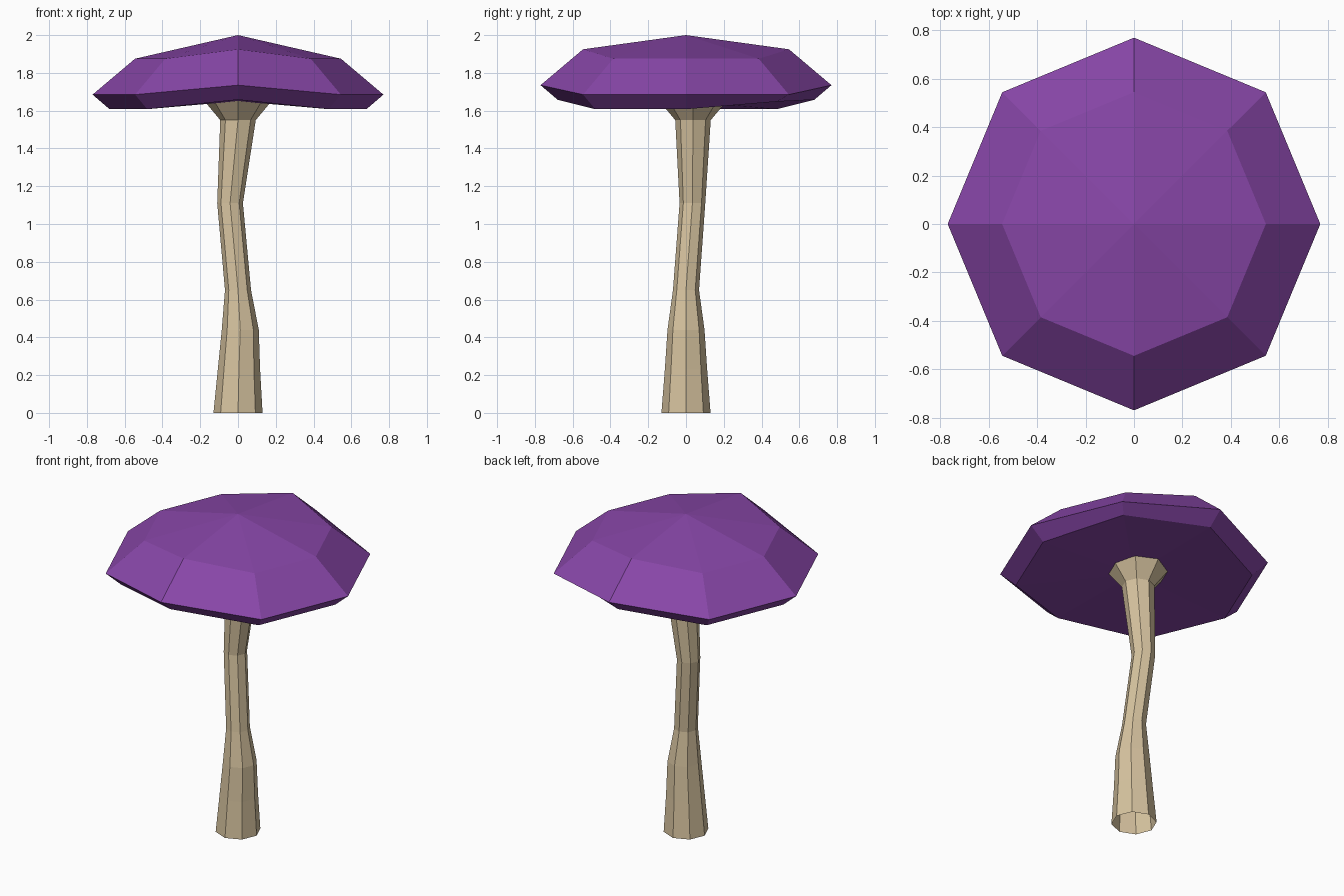
import bpy
import bmesh
from math import cos, sin, pi

cube = bpy.data.objects.get("Cube")
if cube:
    bpy.data.objects.remove(cube, do_unlink=True)

SIDES = 8


def make_material(name, color):
    mat = bpy.data.materials.new(name)
    mat.use_nodes = True
    mat.diffuse_color = color
    mat.node_tree.nodes["Principled BSDF"].inputs["Base Color"].default_value = color
    return mat


def add_ring(bm, cx, cy, z, radius):
    return [bm.verts.new((cx + radius * cos(i * 2 * pi / SIDES),
                          cy + radius * sin(i * 2 * pi / SIDES), z))
            for i in range(SIDES)]


def bridge(bm, low, high):
    for i in range(SIDES):
        j = (i + 1) % SIDES
        bm.faces.new((low[i], low[j], high[j], high[i]))


def fan(bm, ring, tip):
    for i in range(SIDES):
        bm.faces.new((ring[i], ring[(i + 1) % SIDES], tip))


def finish(bm, name, mat):
    mesh = bpy.data.meshes.new(name)
    bm.to_mesh(mesh)
    bm.free()
    mesh.materials.append(mat)
    obj = bpy.data.objects.new(name, mesh)
    bpy.context.collection.objects.link(obj)
    return obj


purple = make_material("cap purple", (0.246, 0.062, 0.392, 1))
tan = make_material("stem tan", (0.68, 0.55, 0.35, 1))

# Cap: three faceted rings closed by a peak and a shallow underside
bm = bmesh.new()
rings = [add_ring(bm, 0, 0, z, r)
         for z, r in ((1.608, 0.68), (1.685, 0.77), (1.875, 0.545))]
for ring in rings:
    # front and back corners are lifted
    for i in (2, 6):
        ring[i].co.z += 0.05
# one lower corner is pulled up
rings[0][1].co.z += 0.04
for low, high in zip(rings, rings[1:]):
    bridge(bm, low, high)
fan(bm, rings[-1], bm.verts.new((0, 0, 2)))
fan(bm, rings[0][::-1], bm.verts.new((0, 0, 1.65)))
finish(bm, "cap", purple)

# Stem: crooked open tube, flared under the cap (x, y, z, radius)
stem_path = [
    (0, 0, 0, 0.13),
    (0.005, 0, 0.23, 0.112),
    (0.012, 0, 0.44, 0.098),
    (0, 0, 0.65, 0.069),
    (-0.042, 0.034, 1.11, 0.068),
    (0, 0.037, 1.55, 0.094),
    (0, 0.037, 1.665, 0.19),
]
bm = bmesh.new()
rings = [add_ring(bm, *point) for point in stem_path]
for low, high in zip(rings, rings[1:]):
    bridge(bm, low, high)
finish(bm, "stem", tan)
